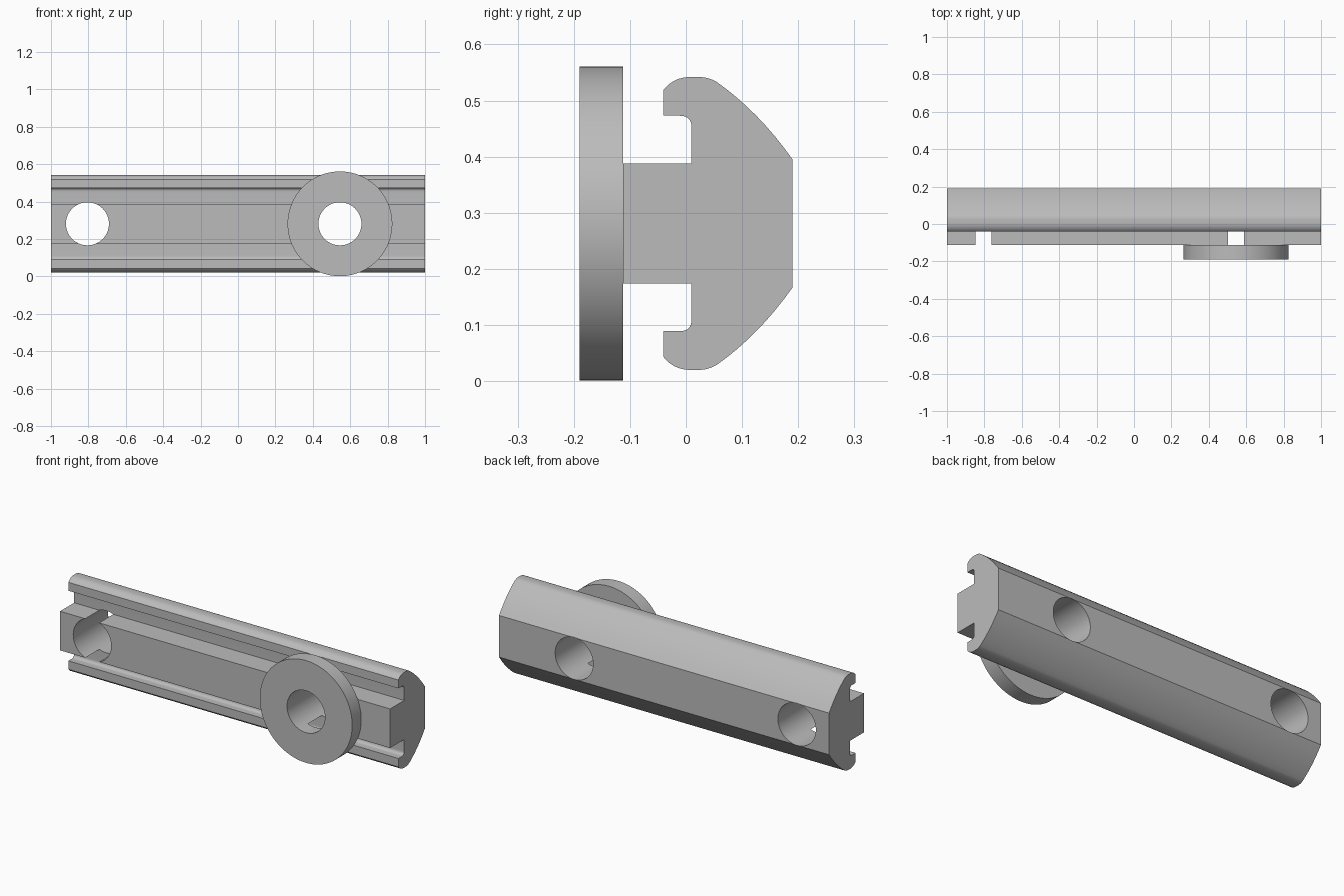
import bpy
import bmesh
import math
from mathutils import Matrix, Vector

cube = bpy.data.objects.get("Cube")
if cube:
    bpy.data.objects.remove(cube, do_unlink=True)

MID_Z = 0.281
HOLE_R = 0.115
HOLES = (-0.805, 0.545)

grey = bpy.data.materials.new("plain grey")
grey.use_nodes = True
colour = (0.5, 0.5, 0.5, 1)
grey.diffuse_color = colour
grey.node_tree.nodes["Principled BSDF"].inputs["Base Color"].default_value = colour


def make_object(name, bm):
    bmesh.ops.recalc_face_normals(bm, faces=bm.faces)
    mesh = bpy.data.meshes.new(name)
    bm.to_mesh(mesh)
    bm.free()
    mesh.materials.append(grey)
    obj = bpy.data.objects.new(name, mesh)
    bpy.context.collection.objects.link(obj)
    return obj


def cylinder(name, x, radius, y0, y1, segments=96):
    bm = bmesh.new()
    place = (Matrix.Translation((x, (y0 + y1) / 2, MID_Z))
             @ Matrix.Rotation(math.pi / 2, 4, 'X'))
    bmesh.ops.create_cone(bm, cap_ends=True, segments=segments, radius1=radius,
                          radius2=radius, depth=y1 - y0, matrix=place)
    return make_object(name, bm)


def bezier(a, b, c, steps=8):
    a, b, c = Vector(a), Vector(b), Vector(c)
    return [a * (1 - t) ** 2 + b * 2 * t * (1 - t) + c * t * t
            for t in (i / steps for i in range(steps + 1))]


def finish(obj, cutters):
    bpy.ops.object.select_all(action='DESELECT')
    obj.select_set(True)
    bpy.context.view_layer.objects.active = obj
    for cutter in cutters:
        mod = obj.modifiers.new("hole", 'BOOLEAN')
        mod.operation = 'DIFFERENCE'
        mod.solver = 'EXACT'
        mod.object = cutter
        bpy.ops.object.modifier_apply(modifier=mod.name)
    bpy.ops.object.shade_smooth_by_angle(angle=math.radians(25))


# Upper half of the rail section: (y, height above the middle)
half = [(-0.112, 0.107), (0.01, 0.107)]
half += bezier((0.01, 0.172), (0.01, 0.192), (-0.012, 0.192))
half += [(-0.04, 0.192)]
half += bezier((-0.04, 0.238), (-0.022, 0.261), (0.008, 0.261))
half += bezier((0.022, 0.261), (0.04, 0.261), (0.055, 0.252))
half += bezier((0.055, 0.252), (0.13, 0.199), (0.19, 0.114))[1:]
section = [(y, h) for y, h in half] + [(y, -h) for y, h in reversed(half)]

# Rail extruded along x
bm = bmesh.new()
face = bm.faces.new([bm.verts.new((-1, y, MID_Z + h)) for y, h in section])
ext = bmesh.ops.extrude_face_region(bm, geom=[face], use_keep_orig=True)
verts = [g for g in ext["geom"] if isinstance(g, bmesh.types.BMVert)]
bmesh.ops.translate(bm, verts=verts, vec=(2, 0, 0))
rail = make_object("rail", bm)

# Round washer standing against the stem of the rail
washer = cylinder("washer", HOLES[1], 0.28, -0.19, -0.112, 128)

# Bolt holes
cutters = [cylinder("hole_cutter", x, HOLE_R, -0.4, 0.4) for x in HOLES]
finish(rail, cutters)
finish(washer, cutters[1:])
for cutter in cutters:
    bpy.data.objects.remove(cutter, do_unlink=True)
